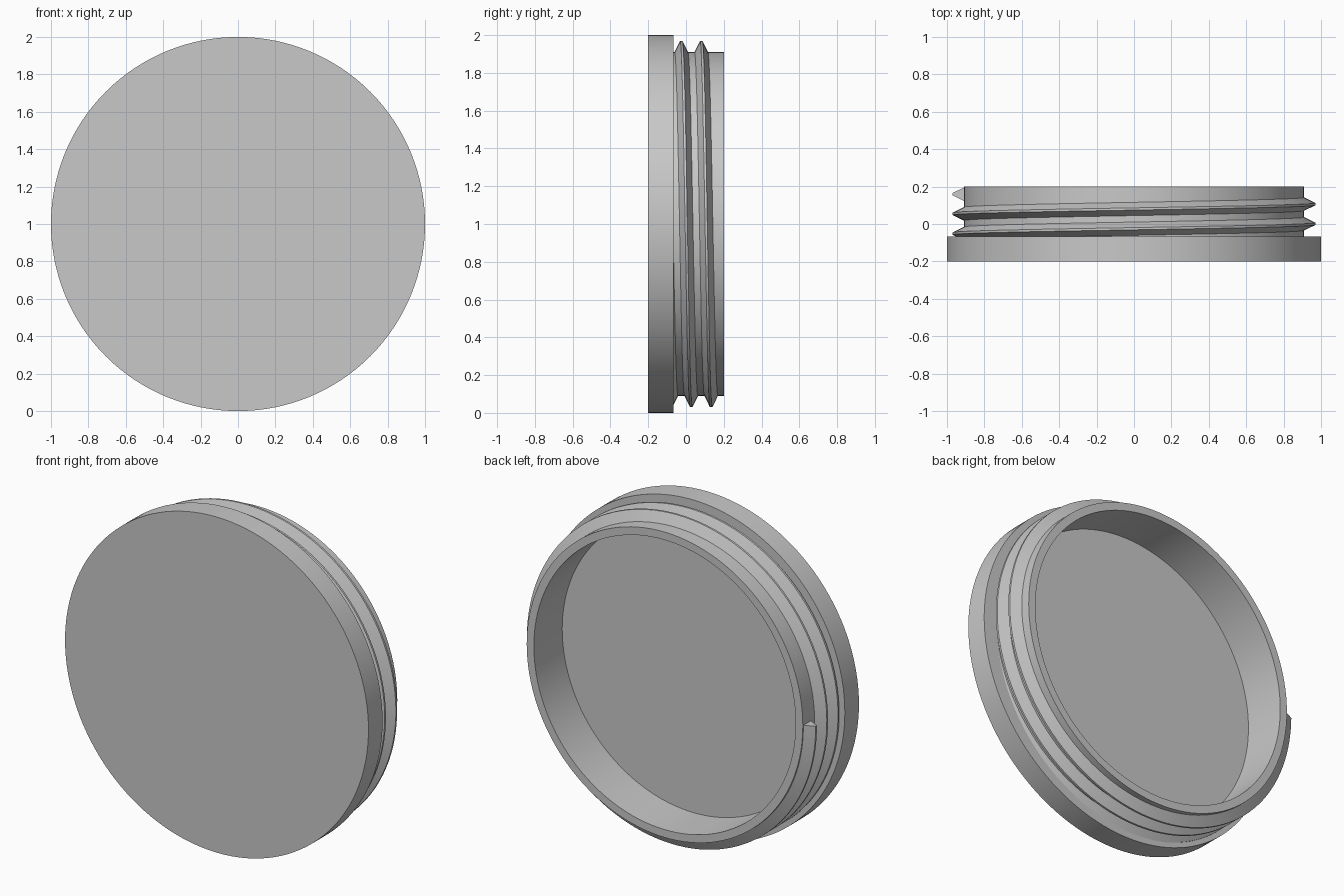
import bpy, bmesh, math

if "Cube" in bpy.data.objects:
    bpy.data.objects.remove(bpy.data.objects["Cube"])

SEG = 128          # segments per full turn
CENTRE_Z = 1.0     # the plug's axis runs along y at this height

grey = bpy.data.materials.new("light grey plastic")
grey.diffuse_color = (0.58, 0.58, 0.58, 1.0)
grey.use_nodes = True
grey.node_tree.nodes["Principled BSDF"].inputs["Base Color"].default_value = grey.diffuse_color


def ring_point(radius, y, turns):
    """Point at a radius, starting on the left and passing over the top."""
    a = 2 * math.pi * turns
    return (-radius * math.cos(a), y, CENTRE_Z + radius * math.sin(a))


def finish(bm, name):
    bmesh.ops.recalc_face_normals(bm, faces=bm.faces)
    mesh = bpy.data.meshes.new(name)
    bm.to_mesh(mesh)
    bm.free()
    mesh.materials.append(grey)
    obj = bpy.data.objects.new(name, mesh)
    bpy.context.collection.objects.link(obj)
    bpy.ops.object.select_all(action='DESELECT')
    obj.select_set(True)
    bpy.context.view_layer.objects.active = obj
    bpy.ops.object.shade_smooth_by_angle(angle=math.radians(20))
    return obj


# Cap body: flange, hollow neck and floor as one revolved profile (radius, y)
profile = [(1.0, -0.2), (1.0, -0.067), (0.91, -0.067),
           (0.91, 0.2), (0.863, 0.2), (0.863, -0.067)]
bm = bmesh.new()
rings = [[bm.verts.new(ring_point(r, y, i / SEG)) for i in range(SEG)]
         for r, y in profile]
for a, b in zip(rings, rings[1:]):
    for i in range(SEG):
        j = (i + 1) % SEG
        bm.faces.new((a[i], a[j], b[j], b[i]))
bm.faces.new(rings[0])    # front disc
bm.faces.new(rings[-1])   # cavity floor
finish(bm, "cap_body")

# Screw thread: trapezoid section swept along a helix, emerging from the flange
PITCH, Y_START = 0.1055, -0.157
section = [(0.905, -0.038), (0.97, -0.006), (0.97, 0.006), (0.905, 0.038)]
bm = bmesh.new()
loops = []
for i in range(SEG // 2, 3 * SEG + 1):
    t = i / SEG
    loops.append([bm.verts.new(ring_point(r, Y_START + PITCH * t + dy, t))
                  for r, dy in section])
for a, b in zip(loops, loops[1:]):
    for k in range(4):
        m = (k + 1) % 4
        bm.faces.new((a[k], a[m], b[m], b[k]))
bm.faces.new(loops[0])
bm.faces.new(loops[-1])
finish(bm, "screw_thread")
